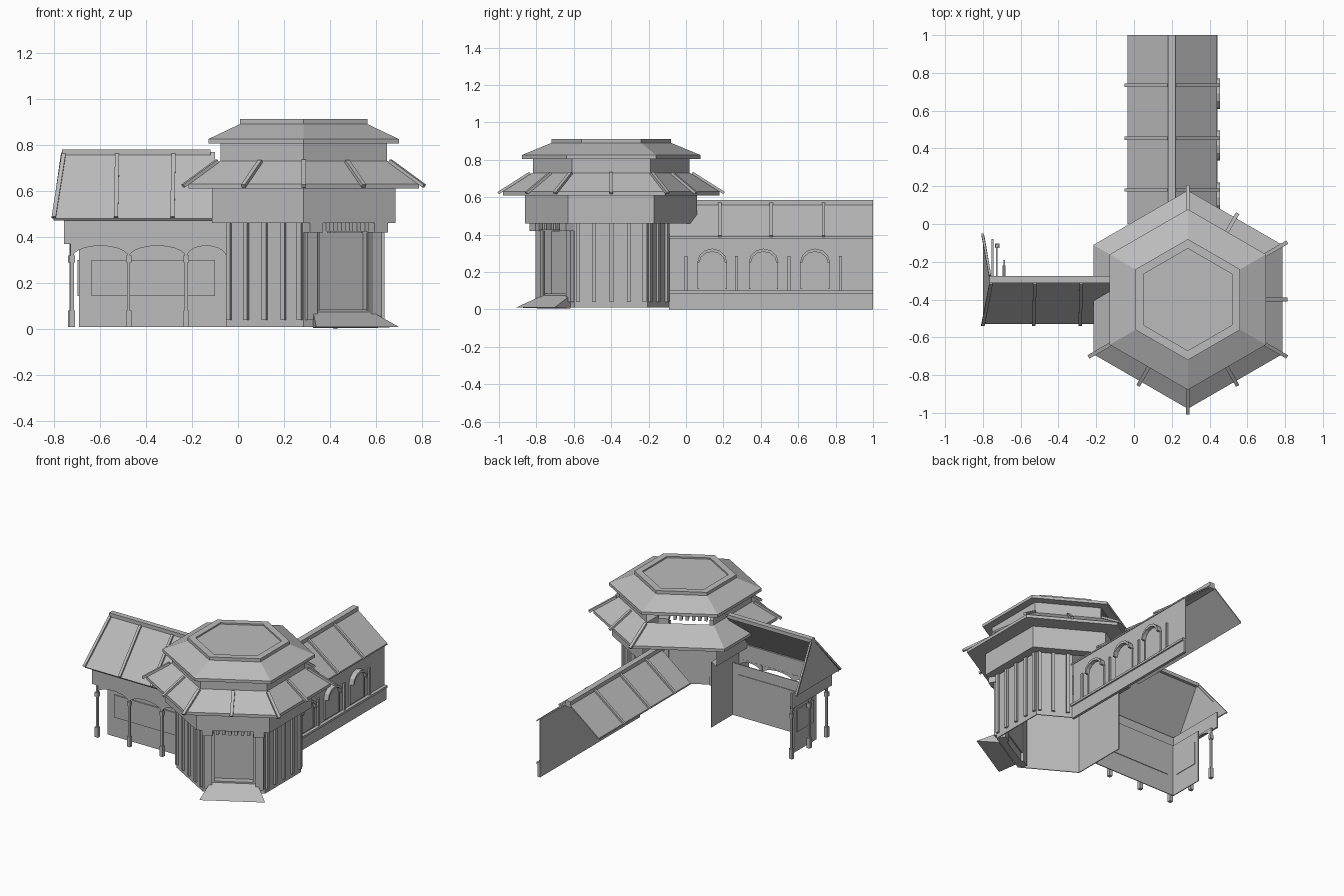
import bpy, math
from mathutils import Vector as V

if "Cube" in bpy.data.objects:
    bpy.data.objects.remove(bpy.data.objects["Cube"])

stone = bpy.data.materials.new("stone grey")
stone.use_nodes = True
GREY = (0.5, 0.5, 0.5, 1)
stone.diffuse_color = GREY
stone.node_tree.nodes["Principled BSDF"].inputs["Base Color"].default_value = GREY

CX, CY = 0.285, -0.4      # hexagonal hall centre
UP = V((0, 0, 1))


def mesh(name, verts, faces):
    me = bpy.data.meshes.new(name)
    me.from_pydata([tuple(v) for v in verts], [], faces)
    me.materials.append(stone)
    ob = bpy.data.objects.new(name, me)
    bpy.context.collection.objects.link(ob)
    return ob


def slab(name, pts, offset):
    """Solid made by sweeping a polygon along an offset."""
    pts = [V(p) for p in pts]
    n = len(pts)
    off = V(offset)
    if (pts[1] - pts[0]).cross(pts[2] - pts[1]).dot(off) > 0:
        pts.reverse()
    faces = [tuple(range(n)), tuple(range(2 * n - 1, n - 1, -1))]
    faces += [(i, i + n, (i + 1) % n + n, (i + 1) % n) for i in range(n)]
    return mesh(name, pts + [p + off for p in pts], faces)


def box(name, x0, x1, y0, y1, z0, z1):
    return slab(name, [(x0, y0, z0), (x1, y0, z0), (x1, y1, z0), (x0, y1, z0)], (0, 0, z1 - z0))


def bar(name, a, b, side, width, height):
    """Rib lying on a sloping line."""
    a, b, s = V(a), V(b), V(side).normalized() * width / 2
    lift = s.cross(b - a).normalized() * height
    if lift.z < 0:
        lift = -lift
    return slab(name, [a - s, a + s, b + s, b - s], lift)


def polar(r, deg, z):
    t = math.radians(deg)
    return V((CX + r * math.cos(t), CY + r * math.sin(t), z))


def hex_shell(name, profile, skip=()):
    """Revolve a profile on six sides, leaving out the skipped directions."""
    verts, faces = [], []
    for d in range(0, 360, 60):
        if d in skip:
            continue
        for (r0, z0), (r1, z1) in zip(profile, profile[1:]):
            k = len(verts)
            verts += [polar(r0, d - 30, z0), polar(r0, d + 30, z0),
                      polar(r1, d + 30, z1), polar(r1, d - 30, z1)]
            faces.append((k, k + 1, k + 2, k + 3))
    return mesh(name, verts, faces)


# Hexagonal hall roofs, neck and band
hex_shell("hall_band", [(0.39, 0.46), (0.46, 0.46), (0.46, 0.61)], skip=(120,))
hex_shell("lower_roof", [(0.46, 0.61), (0.578, 0.61), (0.578, 0.63), (0.42, 0.73)])
hex_shell("hall_neck", [(0.418, 0.72), (0.418, 0.805)], skip=(120,))
hex_shell("upper_roof", [(0.418, 0.805), (0.478, 0.805), (0.478, 0.825), (0.32, 0.89),
                         (0.32, 0.912), (0.27, 0.912), (0.27, 0.902)])
slab("roof_cap", [polar(0.272, d, 0.902) for d in range(30, 390, 60)], (0, 0, -0.008))

# Ribs over hips and middles of the lower roof
for d in range(0, 360, 30):
    if d in (120, 150, 180):
        continue
    k = 1 if d % 60 else math.cos(math.pi / 6)
    side = polar(1, d + 90, 0) - polar(0, 0, 0)
    bar("lower_roof_rib", polar(0.60 * k, d, 0.616), polar(0.43 * k, d, 0.724), side, 0.02, 0.014)


# Hall walls with pilasters
def wall_point(d, t, r, z):
    return polar(r, d - 30, z).lerp(polar(r, d + 30, z), t)


def face_block(name, d, t0, t1, z0, z1, depth, start=0.0):
    n = polar(1, d, 0) - polar(0, 0, 0)
    pts = [wall_point(d, t, 0.39, z) + n * start for t, z in ((t0, z0), (t1, z0), (t1, z1), (t0, z1))]
    return slab(name, pts, n * depth)


for d, end in ((240, 1), (0, 1), (60, 0.58), (180, 1)):
    face_block("hall_wall", d, 0, end, 0.01, 0.46, -0.006)
    if d == 180:
        continue
    for t in (0.02, 0.24, 0.48, 0.72, 0.93):
        if t < end:
            face_block("hall_pilaster", d, t, t + 0.055, 0.04, 0.46, 0.014)

# Entrance on the angled front face
E = 300
for t0, t1 in ((0, 0.17), (0.83, 1)):
    face_block("entrance_jamb", E, t0, t1, 0.01, 0.46, -0.06)
    face_block("entrance_pier", E, t0 + 0.02, t1 - 0.02, 0.04, 0.42, 0.02)
    face_block("entrance_corbel", E, t0, t1, 0.42, 0.46, 0.055)
face_block("door_panel", E, 0.17, 0.83, 0.07, 0.42, -0.008, -0.045)
face_block("door_sill", E, 0.17, 0.83, 0.01, 0.085, -0.045)
for t in (0.17, 0.81):
    face_block("door_frame", E, t, t + 0.02, 0.08, 0.42, 0.008)
for i in range(6):
    t = 0.22 + i * 0.1
    face_block("entrance_dentil", E, t, t + 0.05, 0.425, 0.46, 0.045)

n = polar(1, E, 0) - polar(0, 0, 0)
top = [wall_point(E, t, 0.39, 0.075) for t in (0.12, 0.88)]
low = [wall_point(E, t, 0.39, 0.01) + n * 0.13 for t in (1.03, -0.03)]
base = [V((p.x, p.y, 0.005)) for p in top]
mesh("entrance_ramp", top + low + base, [(1, 0, 3, 2), (0, 4, 3), (1, 2, 5), (4, 5, 2, 3)])

# Long wing: outer wall, plinth, roof
WX = 0.42
box("long_wing_wall", WX - 0.006, WX, -0.09, 1, 0, 0.40)
box("long_wing_plinth", WX, WX + 0.012, -0.09, 1, 0, 0.085)
box("long_wing_ledge", WX, WX + 0.022, -0.09, 1, 0.085, 0.10)
box("long_wing_ridge", 0.18, 0.22, -0.02, 1, 0.545, 0.585)
for name, eave, ridge in (("east", 0.44, 0.215), ("west", -0.035, 0.185)):
    y0 = -0.09 if eave > 0 else 0
    slab("long_wing_roof_" + name, [(eave, y0, 0.39), (eave, 1, 0.39),
                                    (ridge, 1, 0.562), (ridge, y0, 0.562)], (0, 0, -0.01))
    for y in (0.18, 0.455, 0.735):
        bar("long_wing_rib", (eave + (0.008 if eave > 0 else -0.008), y, 0.386),
            (ridge, y, 0.562), (0, 1, 0), 0.018, 0.012)

for y in (0.0, 0.27, 0.55, 0.825):
    box("wing_pilaster", WX, WX + 0.012, y - 0.008, y + 0.008, 0.10, 0.285)


# Arched windows with projecting hoods
def arch(y, half, z0, spring, rise):
    curve = [(WX, y + half * math.cos(math.pi * i / 6), spring + rise * math.sin(math.pi * i / 6))
             for i in range(7)]
    return [(WX, y + half, z0)] + curve + [(WX, y - half, z0)]


for y in (0.14, 0.415, 0.69):
    slab("window_pane", arch(y, 0.07, 0.11, 0.25, 0.06), (0.008, 0, 0))
    outer = arch(y, 0.08, 0, 0.25, 0.075)[1:-1]
    inner = arch(y, 0.068, 0, 0.25, 0.058)[1:-1]
    slab("window_hood", outer + inner[::-1], (0.034, 0, 0))
    for s in (-1, 1):
        box("window_jamb", WX, WX + 0.012, y + s * 0.073 - 0.005, y + s * 0.073 + 0.005, 0.11, 0.25)

# Porch wing: walls with raised panels
box("porch_wall", -0.69, -0.05, -0.44, -0.434, 0.01, 0.37)
box("porch_panel", -0.635, -0.10, -0.447, -0.44, 0.145, 0.30)
box("porch_panel_inner", -0.635, -0.10, -0.434, -0.43, 0.145, 0.30)
box("porch_end_wall", -0.69, -0.684, -0.44, -0.19, 0.01, 0.37)
box("porch_end_panel", -0.697, -0.69, -0.40, -0.22, 0.145, 0.30)
box("porch_end_panel_inner", -0.684, -0.68, -0.40, -0.22, 0.145, 0.30)

# Porch beams, arched spandrels and posts
box("porch_beam", -0.755, -0.05, -0.515, -0.503, 0.37, 0.48)
box("porch_end_beam", -0.755, -0.743, -0.515, -0.08, 0.37, 0.48)


def post(x, y):
    for name, h, z0, z1 in (("post_shaft", 0.007, 0.01, 0.37), ("post_base", 0.012, 0.01, 0.08),
                            ("post_head", 0.012, 0.29, 0.32)):
        box("porch_" + name, x - h, x + h, y - h, y + h, z0, z1)


def spandrel(a, b, depth):
    a, b = V(a), V(b)
    pts = [a.lerp(b, 0.5 - 0.5 * math.cos(math.pi * i / 10)) + UP * (0.31 + 0.052 * math.sin(math.pi * i / 10))
           for i in range(11)]
    slab("porch_arch", pts + [b + UP * 0.372, a + UP * 0.372], depth)


xs = (-0.72, -0.475, -0.225)
for x in xs:
    post(x, -0.505)
for x0, x1 in zip(xs, xs[1:] + (-0.05,)):
    spandrel((x0, -0.51, 0), (x1, -0.51, 0), (0, 0.008, 0))
ys = (-0.505, -0.31, -0.115)
for y in ys[1:]:
    post(-0.725, y)
for y0, y1 in zip(ys, ys[1:]):
    spandrel((-0.73, y0, 0), (-0.73, y1, 0), (0.008, 0, 0))

# Porch roof: front slope, leaning gable end, ridge and ribs
slab("porch_roof", [(-0.80, -0.53, 0.48), (-0.10, -0.53, 0.48),
                    (-0.10, -0.295, 0.77), (-0.76, -0.295, 0.77)], (0, 0.006, -0.008))
slab("porch_gable", [(-0.80, -0.53, 0.48), (-0.80, -0.06, 0.48), (-0.76, -0.295, 0.775)], (0.008, 0, 0))
box("porch_ridge", -0.765, -0.12, -0.312, -0.275, 0.755, 0.78)
for x0, x1 in ((-0.80, -0.757), (-0.53, -0.525), (-0.285, -0.28)):
    bar("porch_rib", (x0, -0.532, 0.482), (x1, -0.31, 0.755), (1, 0, 0), 0.018, 0.012)
bar("porch_gable_rib", (-0.802, -0.06, 0.48), (-0.762, -0.28, 0.76), (1, 0, 0), 0.012, 0.012)
